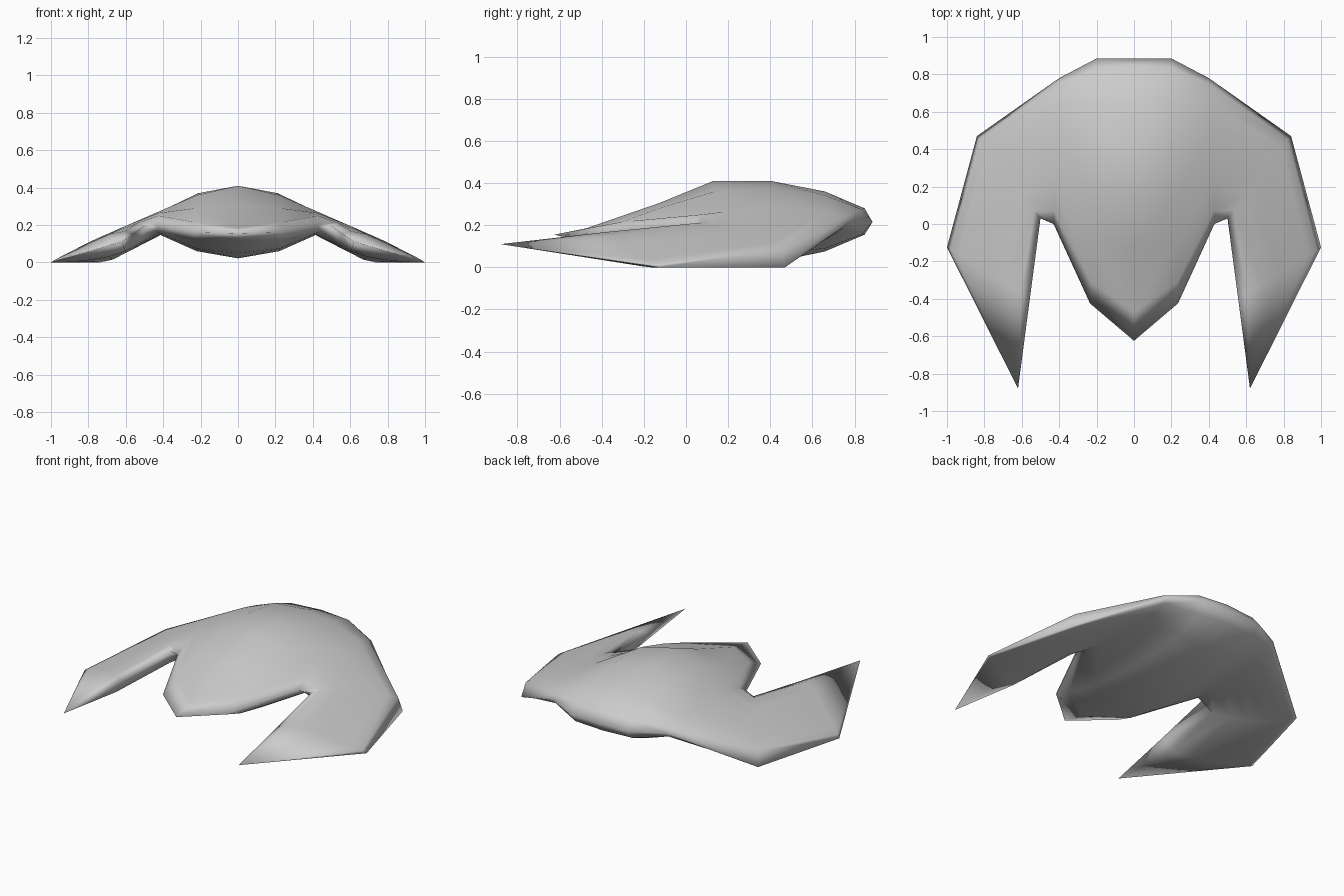
import bpy, bmesh
from mathutils import Vector

if "Cube" in bpy.data.objects:
    bpy.data.objects.remove(bpy.data.objects["Cube"])

# Fractions along each rib, from inner (front) edge to outer (back) edge
SPANS = {
    "body": (.1, .33, .5, .68, .85, .975),
    "shoulder": (.09, .25, .43, .64, .83, .96),
    "wing": (.1, .3, .5, .7, .85, .95),
}

# Ribs from the centre line out along the arm:
# inner point, outer point, spacing, upper heights, lower heights
RIBS = [
    ((0, -.625, .155), (0, .885, .215), "body",
     (.185, .305, .41, .41, .36, .28), (.12, .05, .022, .022, .075, .155)),
    ((.235, -.425, .16), (.2, .885, .215), "shoulder",
     (.215, .29, .36, .37, .34, .275), (.12, .075, .06, .06, .09, .155)),
    ((.43, 0, .2), (.4, .78, .215), "shoulder",
     (.25, .265, .275, .275, .265, .24), (.16, .15, .148, .148, .155, .185)),
    ((.5, .03, .195), (.84, .47, 0), "wing",
     (.212, .195, .165, .135, .112, .09), (.095, .05, .015, 0, 0, 0)),
    ((.557, -.4, .152), (1, -.125, 0), "wing",
     (.168, .15, .11, .066, .036, .015), (.06, .03, .015, .005, 0, 0)),
]
TIP = (.62, -.88, .11)


def rib_loop(bm, inner, outer, spacing, upper, lower):
    """Closed section: inner edge, upper skin, outer edge, lower skin."""
    a, b = Vector(inner), Vector(outer)

    def skin(heights):
        pts = []
        for t, z in zip(SPANS[spacing], heights):
            p = a.lerp(b, t)
            p.z = z
            pts.append(p)
        return pts

    loop = [a] + skin(upper) + [b] + skin(lower)[::-1]
    return [bm.verts.new(p) for p in loop]


# Half hull lofted through the ribs and closed at the wing tip
bm = bmesh.new()
loops = [rib_loop(bm, *r) for r in RIBS]
n = len(loops[0])
for p, q in zip(loops, loops[1:]):
    for i in range(n):
        j = (i + 1) % n
        bm.faces.new((p[i], q[i], q[j], p[j]))
tip = bm.verts.new(TIP)
for i in range(n):
    bm.faces.new((loops[-1][i], tip, loops[-1][(i + 1) % n]))
bmesh.ops.recalc_face_normals(bm, faces=bm.faces[:])
mesh = bpy.data.meshes.new("winged_hull")
bm.to_mesh(mesh)
bm.free()

hull = bpy.data.objects.new("winged_hull", mesh)
bpy.context.collection.objects.link(hull)

# Mirror the other half, smooth right across the rims
mirror = hull.modifiers.new("mirror", "MIRROR")
mirror.use_clip = True
mirror.merge_threshold = .001
bpy.context.view_layer.objects.active = hull
hull.select_set(True)
bpy.ops.object.modifier_apply(modifier="mirror")
bpy.ops.object.shade_smooth()
